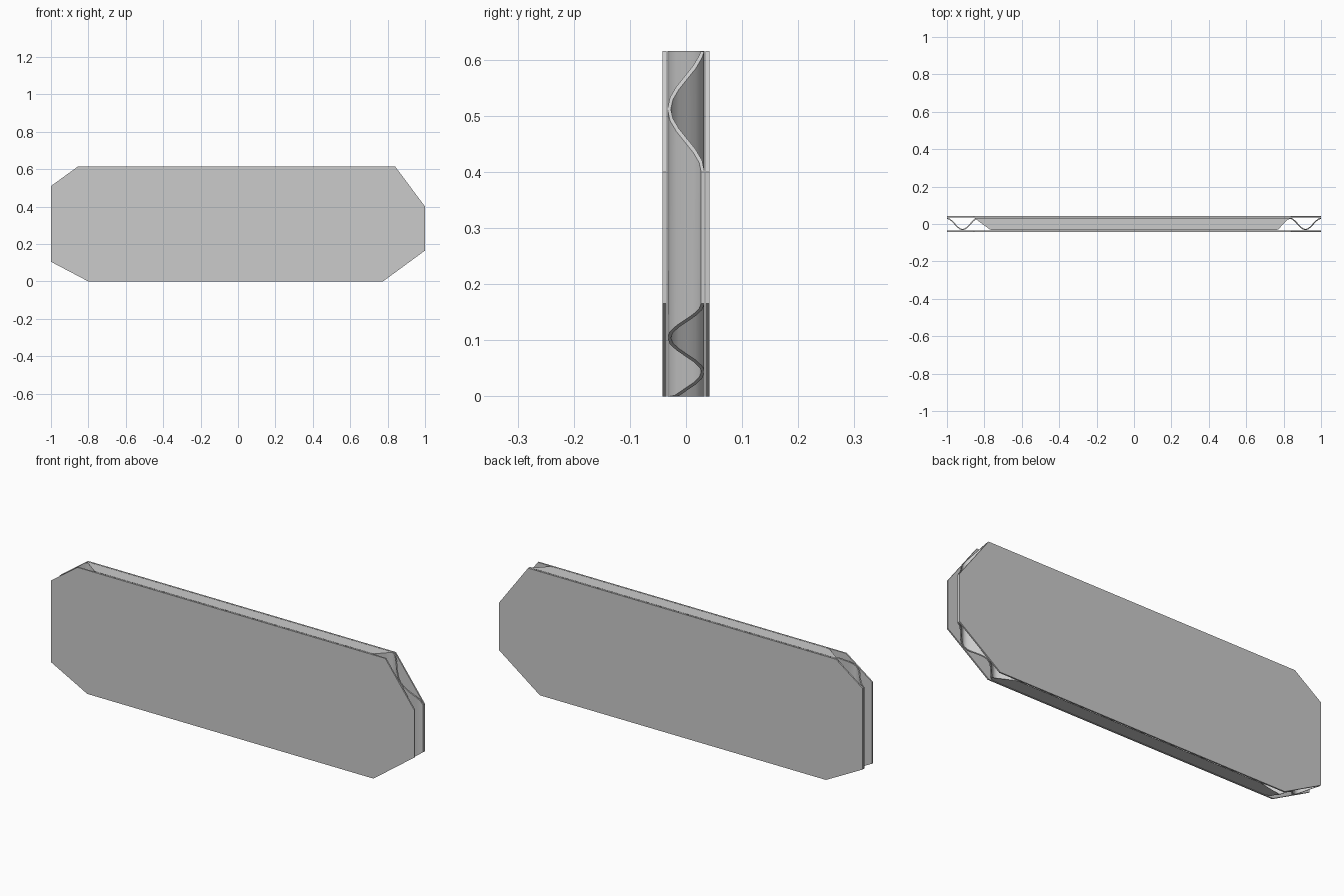
import bpy, math

if "Cube" in bpy.data.objects:
    bpy.data.objects.remove(bpy.data.objects["Cube"])

# Clipped-corner outline of the board (x, z)
OUTLINE = [(-0.80, 0), (0.775, 0), (1, 0.165), (1, 0.40),
           (0.84, 0.615), (-0.855, 0.615), (-1, 0.51), (-1, 0.105)]
TOP = 0.615


def make(name, verts, faces):
    me = bpy.data.meshes.new(name)
    me.from_pydata(verts, [], faces)
    me.update()
    ob = bpy.data.objects.new(name, me)
    bpy.context.collection.objects.link(ob)
    return ob


def liner(name, y0, y1):
    n = len(OUTLINE)
    verts = [(x, y, z) for y in (y0, y1) for x, z in OUTLINE]
    faces = [tuple(range(n)), tuple(reversed(range(n, 2 * n)))]
    faces += [(i, i + n, (i + 1) % n + n, (i + 1) % n) for i in range(n)]
    return make(name, verts, faces)


def lerp(x, a, b):
    return a[1] + (b[1] - a[1]) * (x - a[0]) / (b[0] - a[0])


def z_low(x):
    o = OUTLINE
    return max(0, lerp(x, o[7], o[0]), lerp(x, o[1], o[2]))


def z_high(x):
    o = OUTLINE
    return min(TOP, lerp(x, o[6], o[5]), lerp(x, o[4], o[3]))


# Front and back liner sheets
liner("front_liner", -0.042, -0.035)
liner("back_liner", 0.035, 0.042)

# Fluted core: twelve waves running across x, trimmed to the outline
AMP, HALF, K = 0.030, 0.003, 12 * math.pi
xs = sorted(set([-1 + i / 72 for i in range(145)] + [-0.80, 0.775, 0.84, -0.855]))
verts, faces = [], []
for x in xs:
    y = AMP * math.cos(K * x)
    slope = -AMP * K * math.sin(K * x)
    length = math.hypot(1, slope)
    for s in (-HALF, HALF):
        px = max(-1, min(1, x - s * slope / length))
        py = y + s / length
        verts += [(px, py, z_low(px)), (px, py, z_high(px))]
for i in range(len(xs) - 1):
    a, b = 4 * i, 4 * i + 4
    faces += [(a, b, b + 1, a + 1), (a + 2, a + 3, b + 3, b + 2),
              (a + 1, b + 1, b + 3, a + 3), (a, a + 2, b + 2, b)]
e = 4 * (len(xs) - 1)
faces += [(0, 1, 3, 2), (e, e + 2, e + 3, e + 1)]
core = make("fluted_core", verts, faces)
bpy.context.view_layer.objects.active = core
core.select_set(True)
bpy.ops.object.shade_smooth_by_angle(angle=math.radians(35))

# Flat webs closing the core along the long top and bottom edges
top = [(-0.855, 0.033), (-0.77, -0.03), (-0.75, -0.033),
       (0.75, -0.033), (0.77, -0.03), (0.83, 0.033)]
bottom = [(-0.80, 0.009), (-0.75, -0.033), (0.75, -0.033),
          (0.775, -0.016), (0.67, 0.033), (-0.67, 0.033)]
make("top_web", [(x, y, TOP) for x, y in top], [tuple(range(6))])
make("bottom_web", [(x, y, 0) for x, y in bottom], [tuple(reversed(range(6)))])
